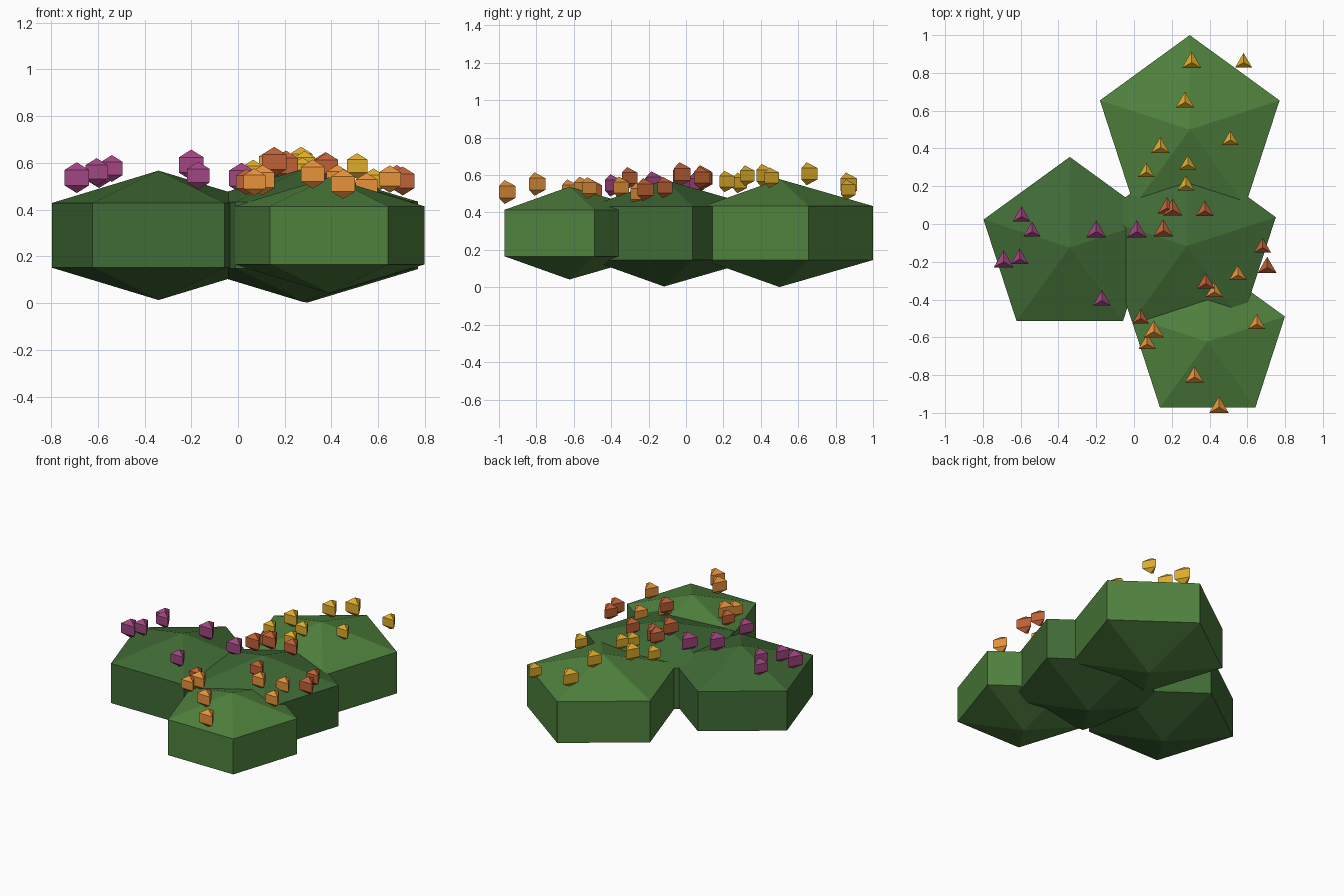
import bpy, bmesh, math

if "Cube" in bpy.data.objects:
    bpy.data.objects.remove(bpy.data.objects["Cube"])


def material(name, rgb):
    m = bpy.data.materials.new(name)
    m.diffuse_color = (*[(c / 255) ** 2.2 for c in rgb], 1)
    m.use_nodes = True
    m.node_tree.nodes["Principled BSDF"].inputs["Base Color"].default_value = m.diffuse_color
    return m


def gem(name, sides, radius, half_height, loc, mat):
    """Low-poly ball: two rings of points, closed by a pole above and below."""
    bm = bmesh.new()
    rings = []
    for z in (-half_height / 2, half_height / 2):
        angles = [math.pi / 2 + math.tau * i / sides for i in range(sides)]
        rings.append([bm.verts.new((radius * math.cos(a), radius * math.sin(a), z)) for a in angles])
    low, high = rings
    bottom = bm.verts.new((0, 0, -half_height))
    top = bm.verts.new((0, 0, half_height))
    for i in range(sides):
        j = (i + 1) % sides
        bm.faces.new((low[i], low[j], high[j], high[i]))
        bm.faces.new((high[i], high[j], top))
        bm.faces.new((low[j], low[i], bottom))
    mesh = bpy.data.meshes.new(name)
    bm.to_mesh(mesh)
    bm.free()
    mesh.materials.append(mat)
    obj = bpy.data.objects.new(name, mesh)
    obj.location = loc
    bpy.context.collection.objects.link(obj)


light_leaf = material("light_leaf", (80, 128, 64))
dark_leaf = material("dark_leaf", (66, 106, 56))

# name, centre x, y, ring radius, leaf colour, flower colour, flowers (x, y, radius)
BUSHES = [
    ("back", 0.295, 0.50, 0.50, light_leaf, (222, 172, 48),
     [(.305, .855, .06), (.58, .855, .051), (.27, .645, .057), (.14, .405, .057),
      (.065, .275, .051), (.285, .315, .051), (.275, .205, .053), (.51, .445, .051)]),
    ("left", -0.34, -0.125, 0.48, dark_leaf, (160, 72, 128),
     [(-.595, .04, .055), (-.54, -.04, .053), (-.69, -.2, .061), (-.605, -.185, .055),
      (-.2, -.04, .061), (.015, -.04, .061), (-.17, -.405, .055)]),
    ("middle", 0.28, -0.117, 0.495, dark_leaf, (190, 98, 58),
     [(.175, .085, .057), (.205, .075, .06), (.375, .07, .055), (.155, -.035, .06),
      (.68, -.125, .053), (.705, -.23, .057), (.38, -.315, .055), (.035, -.5, .051)]),
    ("front", 0.39, -0.623, 0.43, light_leaf, (230, 146, 62),
     [(.55, -.27, .054), (.425, -.36, .054), (.65, -.53, .054), (.105, -.57, .06),
      (.07, -.635, .054), (.32, -.81, .058), (.45, -.97, .059)]),
]

for name, cx, cy, r, leaf, colour, flowers in BUSHES:
    # bush: squashed five-sided ball
    half = r * 0.577
    gem(name + "_bush", 5, r, half, (cx, cy, 0.29), leaf)
    # flowers: three-sided buds, lower the farther they are from the bush centre
    petal = material(name + "_petal", colour)
    for i, (x, y, fr) in enumerate(flowers):
        z = 0.29 + half + 0.07 - 0.28 * math.hypot(x - cx, y - cy)
        gem(f"{name}_flower_{i + 1}", 3, fr, fr * 1.08, (x, y, z), petal)
